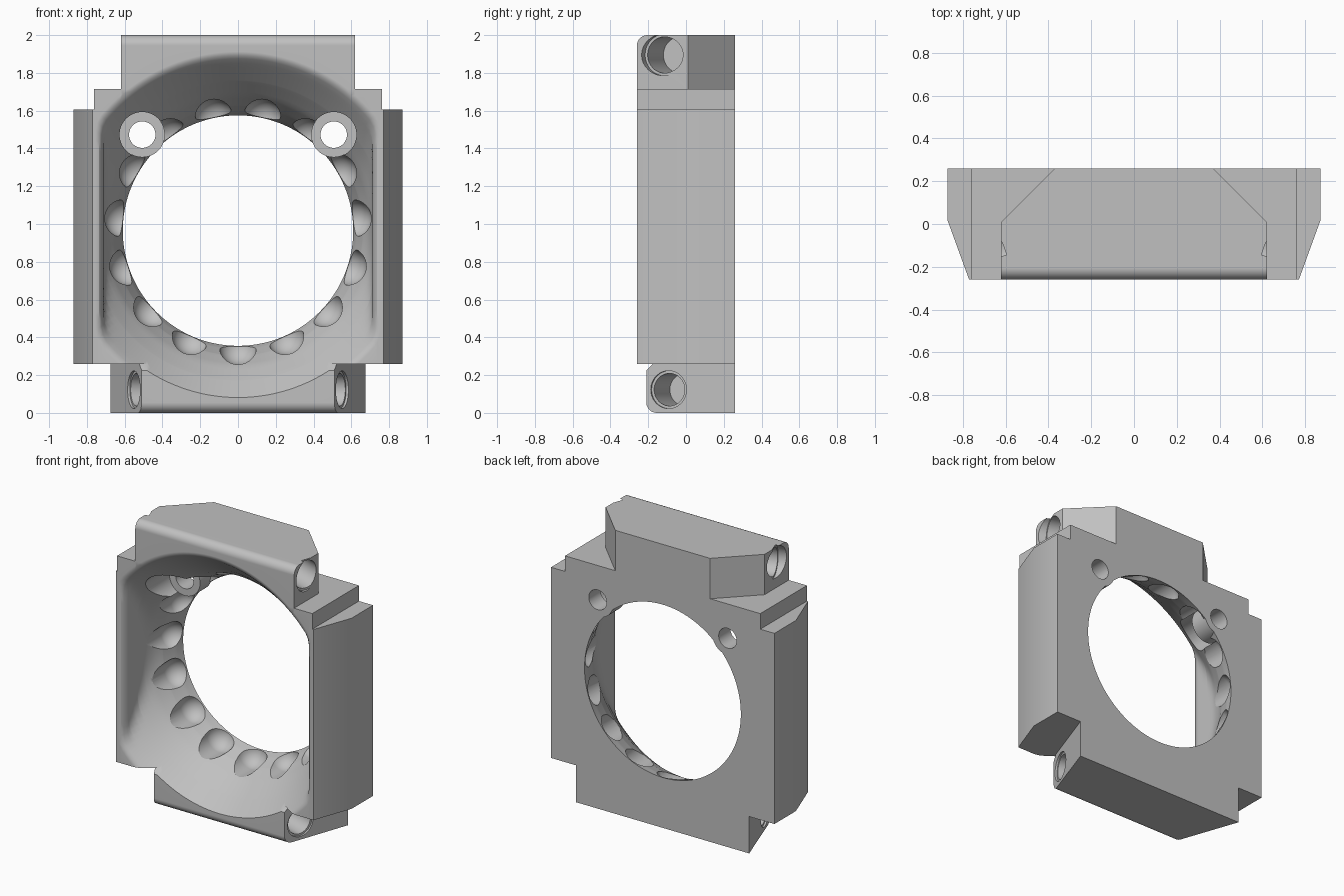
import bpy, bmesh, math
from mathutils import Vector, Matrix

old = bpy.data.objects.get("Cube")
if old:
    bpy.data.objects.remove(old, do_unlink=True)

grey = bpy.data.materials.new("plain grey")
grey.use_nodes = True
GREY = (0.53, 0.53, 0.53, 1)
grey.diffuse_color = GREY
grey.node_tree.nodes["Principled BSDF"].inputs["Base Color"].default_value = GREY

FRONT, BACK, MID_Z = -0.26, 0.26, 0.965


def finish(name, bm):
    bmesh.ops.recalc_face_normals(bm, faces=bm.faces)
    mesh = bpy.data.meshes.new(name)
    bm.to_mesh(mesh)
    bm.free()
    mesh.materials.append(grey)
    obj = bpy.data.objects.new(name, mesh)
    bpy.context.collection.objects.link(obj)
    return obj


def prism(name, outline, z0, z1, rolls=()):
    """Extrude an (x, y) outline up z; rolls = (z, radius, segments) of front edges."""
    bm = bmesh.new()
    base = bm.faces.new([bm.verts.new((x, y, z0)) for x, y in outline])
    top = bmesh.ops.extrude_face_region(bm, geom=[base])["geom"]
    bmesh.ops.translate(bm, vec=(0, 0, z1 - z0),
                        verts=[v for v in top if isinstance(v, bmesh.types.BMVert)])
    y_front = min(y for x, y in outline)
    for z, radius, segments in rolls:
        edges = [e for e in bm.edges if all(abs(v.co.z - z) < 1e-4 and
                 abs(v.co.y - y_front) < 1e-4 for v in e.verts)]
        bmesh.ops.bevel(bm, geom=edges, offset=radius, segments=segments,
                        profile=0.5, affect='EDGES')
    return finish(name, bm)


def mirrored(half):
    return half + [(-x, y) for x, y in reversed(half)]


def rods(name, specs):
    """Cylinders given as (start, direction, length, radius)."""
    bm = bmesh.new()
    for start, direction, length, radius in specs:
        d = Vector(direction).normalized()
        turn = d.to_track_quat('Z', 'Y').to_matrix().to_4x4()
        place = Matrix.Translation(Vector(start) + d * length / 2) @ turn
        bmesh.ops.create_cone(bm, cap_ends=True, segments=48, radius1=radius,
                              radius2=radius, depth=length, matrix=place)
    return finish(name, bm)


def combine(target, other, operation):
    mod = target.modifiers.new("shape", 'BOOLEAN')
    mod.operation, mod.solver, mod.object = operation, 'EXACT', other
    bpy.context.view_layer.objects.active = target
    bpy.ops.object.modifier_apply(modifier=mod.name)
    bpy.data.objects.remove(other, do_unlink=True)


# Central block
frame = prism("ring_housing", mirrored([(0.762, FRONT), (0.762, BACK)]), 0.26, 1.715)

# Side wings with tapered fronts
for s in (1, -1):
    wing = [(0.74, 0.02), (0.74, FRONT), (0.77, FRONT), (0.872, 0.02), (0.872, BACK), (0.74, BACK)]
    combine(frame, prism("side_wing", [(s * x, y) for x, y in wing], 0.26, 1.605), 'UNION')

# Top block with cut rear corners, bottom block with tapered ends
top_half = [(0.62, FRONT), (0.62, 0.01), (0.37, BACK)]
combine(frame, prism("top_block", mirrored(top_half), 1.6, 2.0, [(2.0, 0.055, 6)]), 'UNION')
low_half = [(0.51, -0.21), (0.675, BACK)]
combine(frame, prism("bottom_block_foot", mirrored(low_half), 0, 0.26,
                     [(0, 0.055, 6), (0.26, 0.035, 1)]), 'UNION')
combine(frame, prism("bottom_block_core", mirrored([(0.5, -0.17), (0.5, BACK)]),
                     0.1, 0.5), 'UNION')

# Bowl: a flared round opening with a rolled lip, blended into two flat side walls
PROFILE = [(-0.32, 0.96), (-0.26, 0.948), (-0.253, 0.927), (-0.24, 0.91), (-0.2, 0.875),
           (-0.1, 0.79), (0, 0.715), (0.1, 0.662), (0.2, 0.625), (0.26, 0.61), (0.32, 0.61)]


def bowl_radius(y, angle):
    for (y0, r0), (y1, r1) in zip(PROFILE, PROFILE[1:]):
        if y <= y1:
            r = r0 + (r1 - r0) * (y - y0) / (y1 - y0)
            break
    lip = min(max((-0.2 - y) / 0.06, 0), 1)
    half_width = 0.712 + 0.043 * (1 - math.sqrt(1 - lip * lip))
    wall = half_width / max(abs(math.cos(angle)), 0.05)
    blend = 0.04
    h = max(blend - abs(r - wall), 0) / blend
    return min(r, wall) - h * h * blend / 4


def bowl():
    bm = bmesh.new()
    rows, sides = 24, 144
    levels = sorted({round(-0.32 + 0.64 * i / rows, 4) for i in range(rows)}
                    | {y for y, r in PROFILE})
    rings = []
    for y in levels:
        ring = []
        for i in range(sides):
            a = math.tau * i / sides
            r = bowl_radius(y, a)
            ring.append(bm.verts.new((r * math.cos(a), y, MID_Z + r * math.sin(a))))
        rings.append(ring)
    for a, b in zip(rings, rings[1:]):
        for i in range(sides):
            j = (i + 1) % sides
            bm.faces.new((a[i], a[j], b[j], b[i]))
    bm.faces.new(rings[0])
    bm.faces.new(rings[-1])
    return finish("bowl_cutter", bm)


combine(frame, bowl(), 'DIFFERENCE')

# Round-ended pockets around the ring, running forward out of the bowl wall
POCKET_Y = 0.15
bm = bmesh.new()
for i in range(15):
    a = math.tau * i / 15
    place = Matrix.Translation((0.61 * math.sin(a), POCKET_Y, MID_Z - 0.61 * math.cos(a)))
    bmesh.ops.create_uvsphere(bm, u_segments=40, v_segments=20, radius=0.1,
                              matrix=place @ Matrix.Rotation(math.pi / 2, 4, 'X'))
for v in bm.verts:
    if v.co.y < POCKET_Y - 0.001:
        v.co.y -= 0.14
combine(frame, finish("pocket_cutter", bm), 'DIFFERENCE')

# Screw bosses with clearance in front and through holes
SEAT = 0.13
BACKWARD = (0, 1, 0)


def screw_rods(name, y0, y1, radius):
    return rods(name, [((s * 0.507, y0, 1.473), BACKWARD, y1 - y0, radius) for s in (1, -1)])


combine(frame, screw_rods("boss_clearance", -0.3, SEAT, 0.12), 'DIFFERENCE')
combine(frame, screw_rods("screw_boss", SEAT, BACK, 0.12), 'UNION')
combine(frame, screw_rods("screw_hole", -0.3, 0.35, 0.07), 'DIFFERENCE')

# Slanted blind pin holes in the ends of the top and bottom blocks
pins, rims = [], []
for s in (1, -1):
    inward = Vector((-s * 0.94, 0.34, 0))
    for x, y, z, rim in ((0.62, -0.118, 1.895, 0.11), (0.553, -0.093, 0.123, 0.1)):
        mouth = Vector((s * x, y, z))
        pins.append((mouth - inward * 0.08, inward, 0.34, rim - 0.014))
        rims.append((mouth - inward * 0.08, inward, 0.095, rim))
combine(frame, rods("pin_holes", pins), 'DIFFERENCE')
combine(frame, rods("pin_rims", rims), 'DIFFERENCE')

# Smooth curved surfaces, keep edges sharp and flat faces flat
bpy.ops.object.select_all(action='DESELECT')
frame.select_set(True)
bpy.context.view_layer.objects.active = frame
bpy.ops.object.shade_smooth_by_angle(angle=math.radians(28))
even = frame.modifiers.new("flat faces", 'WEIGHTED_NORMAL')
even.keep_sharp = True
